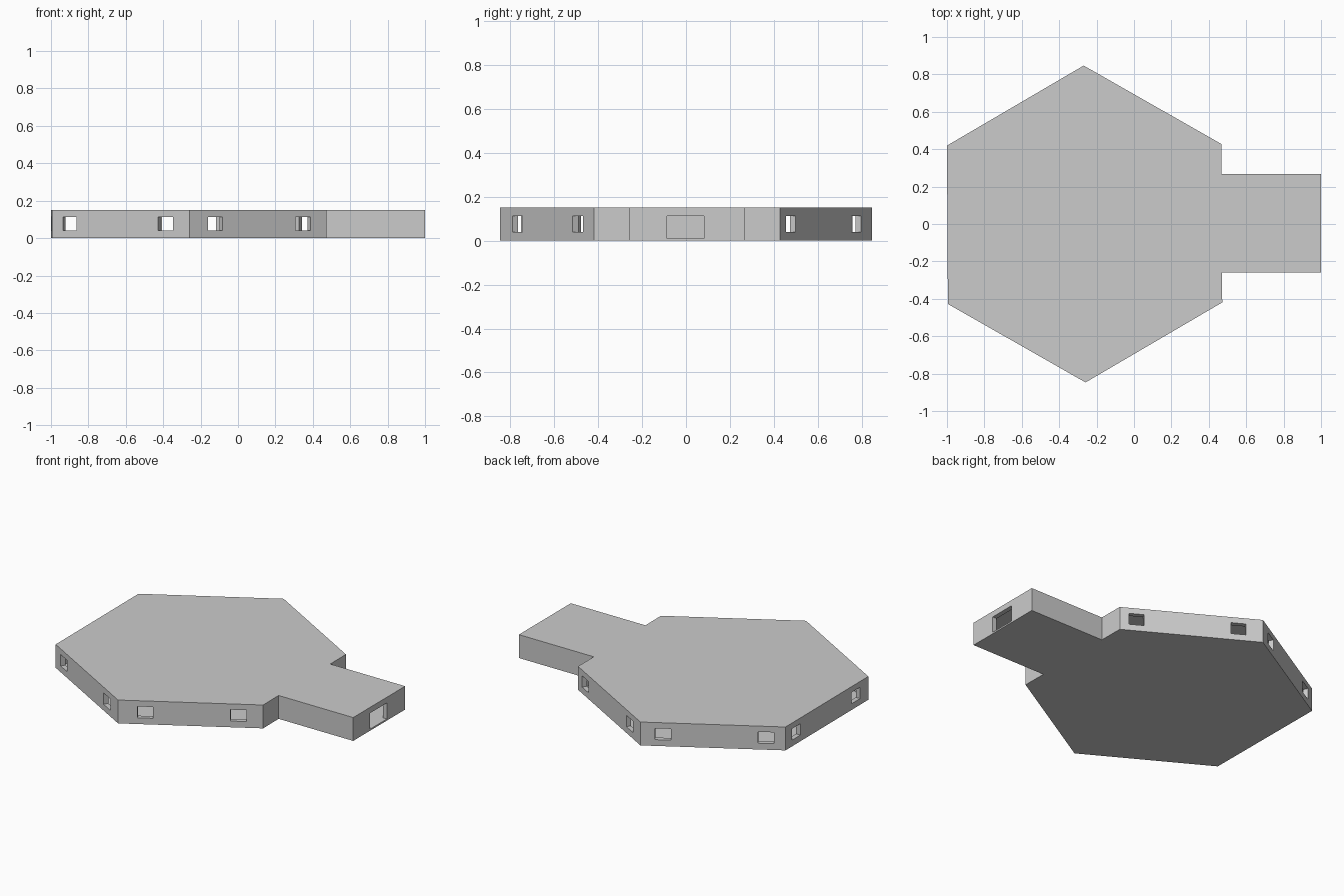
import bpy, bmesh, math
from mathutils import Vector

if "Cube" in bpy.data.objects:
    bpy.data.objects.remove(bpy.data.objects["Cube"])

HEIGHT, FLOOR, CEILING, WALL = 0.15, 0.01, 0.12, 0.03
CX, R, TILT = -0.264, 0.847, math.radians(0.34)


def prism(name, pts, z0, z1):
    bm = bmesh.new()
    face = bm.faces.new([bm.verts.new((p[0], p[1], z0)) for p in pts])
    up = bmesh.ops.extrude_face_region(bm, geom=[face])
    verts = [g for g in up["geom"] if isinstance(g, bmesh.types.BMVert)]
    bmesh.ops.translate(bm, verts=verts, vec=(0, 0, z1 - z0))
    bmesh.ops.recalc_face_normals(bm, faces=bm.faces)
    me = bpy.data.meshes.new(name)
    bm.to_mesh(me)
    bm.free()
    ob = bpy.data.objects.new(name, me)
    bpy.context.collection.objects.link(ob)
    return ob


def inset(pts, d):
    # offset each corner of a counter-clockwise outline inward
    out = []
    for i, p in enumerate(pts):
        a = (p - pts[i - 1]).normalized()
        b = (pts[(i + 1) % len(pts)] - p).normalized()
        na, nb = Vector((-a.y, a.x)), Vector((-b.y, b.x))
        out.append(p + (na + nb) * d / (1 + na.dot(nb)))
    return out


def cut(target, cutter):
    mod = target.modifiers.new(cutter.name, 'BOOLEAN')
    mod.operation = 'DIFFERENCE'
    mod.solver = 'EXACT'
    mod.object = cutter
    cutter.hide_render = True
    bpy.context.view_layer.objects.active = target
    bpy.ops.object.modifier_apply(modifier=mod.name)
    bpy.data.objects.remove(cutter)


# hexagonal hall joined to a rectangular entrance wing
hexa = [Vector((CX + R * math.cos(a), R * math.sin(a)))
        for a in (math.radians(30 + 60 * k) + TILT for k in range(6))]
x0, x1 = hexa[0].x, hexa[5].x
outline = hexa + [Vector((x1 - 0.002, -0.26)), Vector((1, -0.26)),
                  Vector((1, 0.267)), Vector((x0 + 0.001, 0.267))]
shell = prism("building_shell", outline, 0, HEIGHT)

# hollow interior between floor and roof
cut(shell, prism("interior", inset(outline, WALL), FLOOR, CEILING))

# two windows in each free hexagon wall (fractions along the wall)
spans = [(.065, .17, .775, .88), (.10, .21, .81, .92), (.08, .18, .80, .90),
         (.08, .18, .77, .88), (.135, .24, .775, .885)]
for k, s in enumerate(spans):
    a, b = hexa[k], hexa[k + 1]
    d = (b - a).normalized()
    n = Vector((-d.y, d.x))
    for f0, f1 in (s[:2], s[2:]):
        p, q = a.lerp(b, f0), a.lerp(b, f1)
        cut(shell, prism("window_cut", [p - n * .02, q - n * .02,
                                        q + n * .05, p + n * .05], 0.04, 0.113))

# doorway at the end of the wing
door = [(0.94, -0.087), (1.05, -0.087), (1.05, 0.083), (0.94, 0.083)]
cut(shell, prism("door_cut", door, FLOOR, 0.113))
